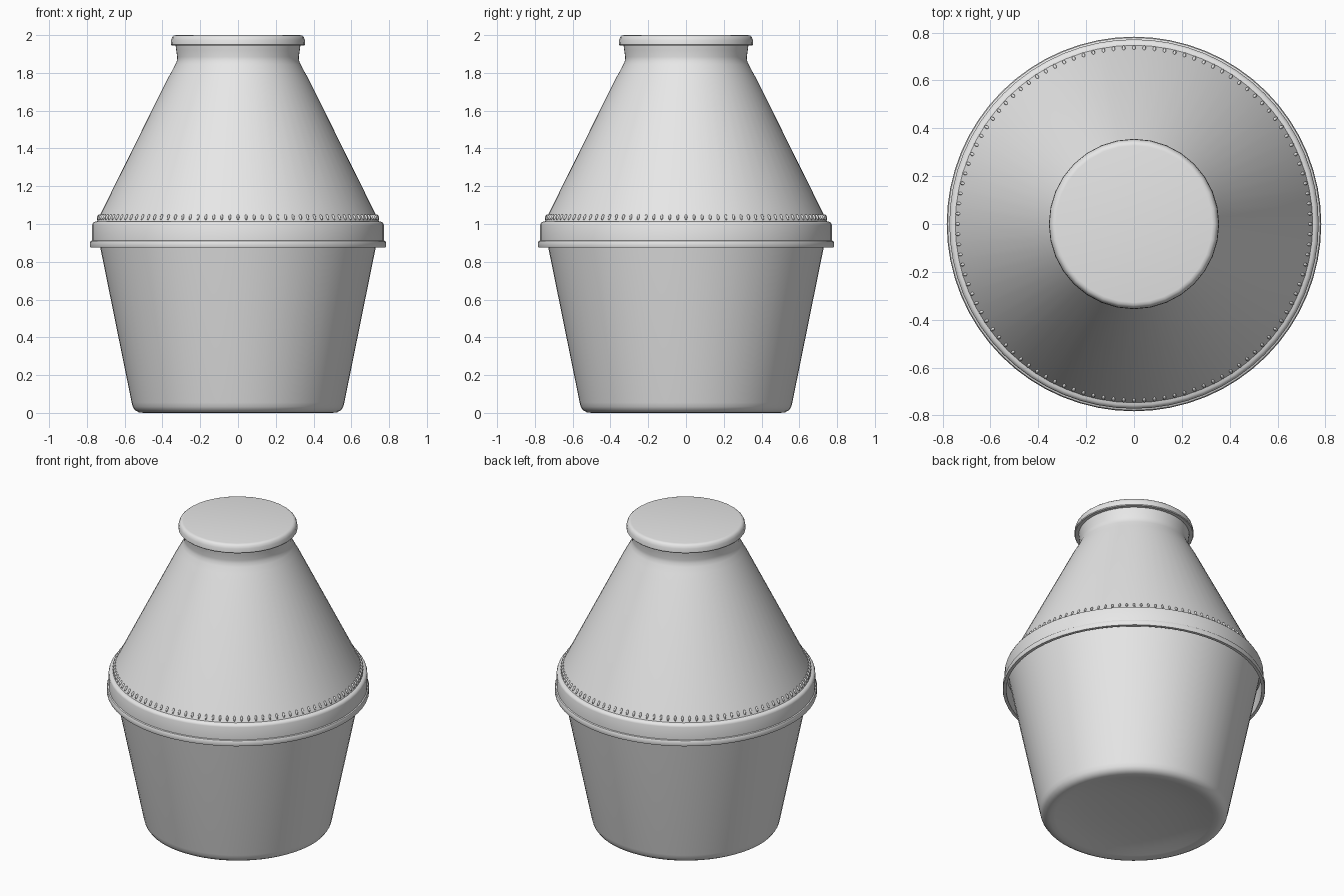
import bpy, bmesh, math
from mathutils import Matrix, Vector

if "Cube" in bpy.data.objects:
    bpy.data.objects.remove(bpy.data.objects["Cube"])

grey = bpy.data.materials.new("plain_grey")
grey.diffuse_color = (0.8, 0.8, 0.8, 1)
grey.use_nodes = True
grey.node_tree.nodes["Principled BSDF"].inputs["Base Color"].default_value = grey.diffuse_color


def finish(bm, name, angle=40):
    bmesh.ops.recalc_face_normals(bm, faces=bm.faces)
    mesh = bpy.data.meshes.new(name)
    bm.to_mesh(mesh)
    bm.free()
    mesh.materials.append(grey)
    obj = bpy.data.objects.new(name, mesh)
    bpy.context.collection.objects.link(obj)
    bpy.ops.object.select_all(action='DESELECT')
    obj.select_set(True)
    bpy.context.view_layer.objects.active = obj
    bpy.ops.object.shade_smooth_by_angle(angle=math.radians(angle))
    return obj


def lathe(name, profile, sides, angle=40):
    """Spin a closed (radius, height) outline about the z axis."""
    bm = bmesh.new()
    verts = [bm.verts.new((r, 0, z)) for r, z in profile]
    edges = [bm.edges.new(pair) for pair in zip(verts, verts[1:])]
    bmesh.ops.spin(bm, geom=verts + edges, cent=(0, 0, 0), axis=(0, 0, 1),
                   angle=2 * math.pi, steps=sides, use_duplicate=False)
    bmesh.ops.remove_doubles(bm, verts=bm.verts, dist=0.0005)
    return finish(bm, name, angle)


# Tapered cup with a rounded foot and a shallow domed underside
lathe("cup", [
    (0, 0.05), (0.15, 0.048), (0.30, 0.037), (0.41, 0.02), (0.47, 0.006),
    (0.50, 0.0), (0.525, 0.003), (0.545, 0.014), (0.557, 0.032),
    (0.563, 0.055), (0.728, 0.87), (0.748, 0.97), (0.735, 0.975),
    (0.54, 0.09), (0, 0.09)], 64)

# Conical lid: overhanging rim, band, shoulder, cone and flared neck
lathe("lid", [
    (0.762, 0.875), (0.781, 0.875), (0.783, 0.88), (0.783, 0.902),
    (0.779, 0.91), (0.772, 0.913), (0.772, 0.995), (0.768, 1.006),
    (0.758, 1.012), (0.747, 1.014), (0.742, 1.025), (0.375, 1.765),
    (0.350, 1.81), (0.332, 1.845), (0.323, 1.865), (0.322, 1.885),
    (0.327, 1.92), (0.332, 1.96), (0.31, 1.96), (0.30, 1.86),
    (0.73, 1.0), (0.762, 0.99), (0.762, 0.875)], 64)

# Flat cap with a rounded edge
lathe("cap", [
    (0, 1.945), (0.352, 1.945), (0.356, 1.95), (0.354, 1.975),
    (0.348, 1.99), (0.339, 1.998), (0.328, 2.0), (0, 2.0)], 32)

# Ring of small upright beads around the foot of the cone
beads = bmesh.new()
count = 108
slope = math.atan2(0.367, 0.74)
for i in range(count):
    place = (Matrix.Rotation(2 * math.pi * i / count, 4, 'Z')
             @ Matrix.Translation(Vector((0.737, 0, 1.036)))
             @ Matrix.Rotation(-slope, 4, 'Y')
             @ Matrix.Diagonal((0.009, 0.007, 0.017, 1)))
    bmesh.ops.create_uvsphere(beads, u_segments=8, v_segments=6, radius=1,
                              matrix=place)
finish(beads, "bead_ring", 60)
